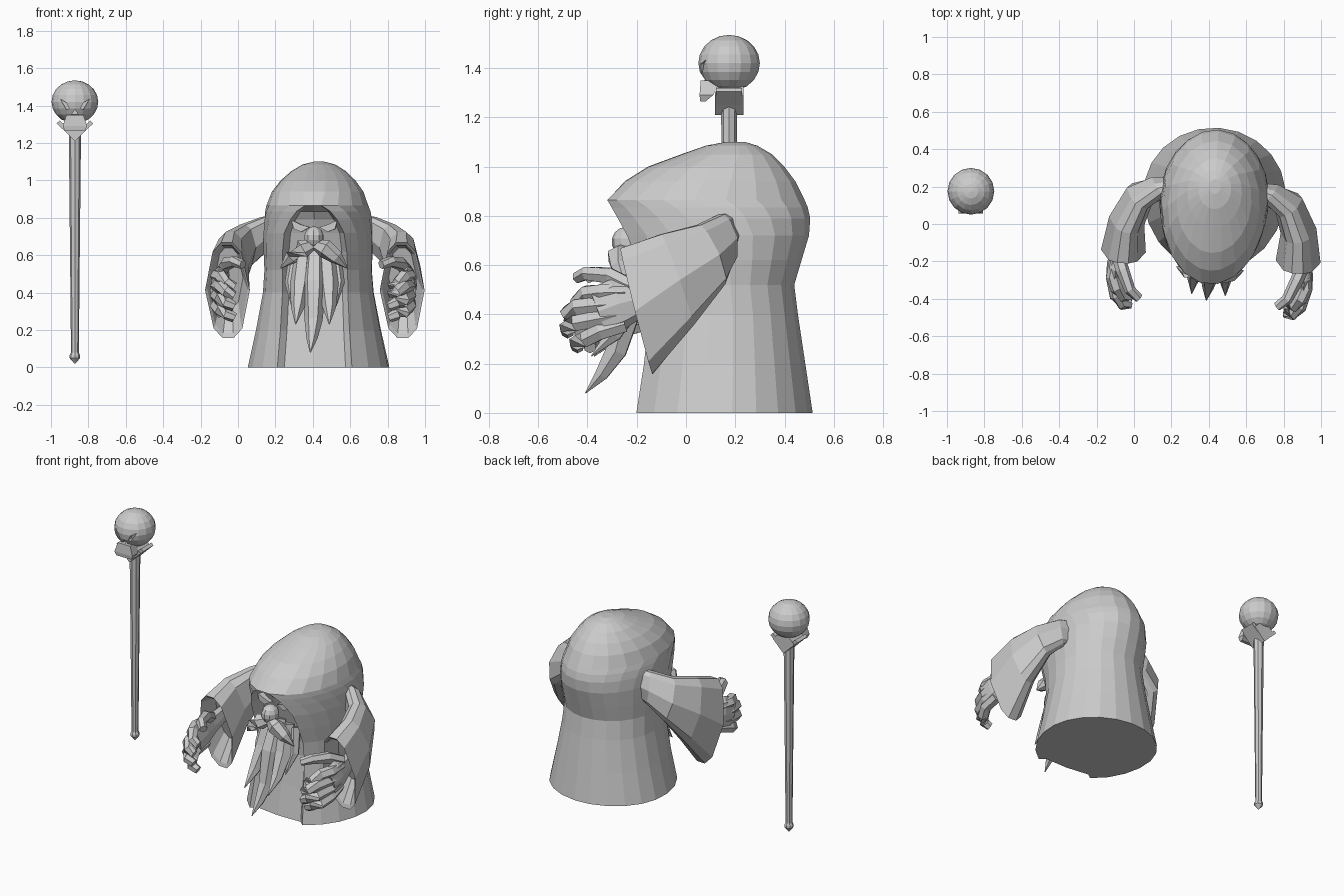
import bpy, bmesh, math
from mathutils import Vector, Matrix

if "Cube" in bpy.data.objects:
    bpy.data.objects.remove(bpy.data.objects["Cube"])

GREY = bpy.data.materials.new("stone_grey")
GREY.diffuse_color = (0.6, 0.6, 0.6, 1)
GREY.use_nodes = True
GREY.node_tree.nodes["Principled BSDF"].inputs["Base Color"].default_value = GREY.diffuse_color

# The robed figure is turned slightly about its own vertical axis
TURN = (Matrix.Translation((0.43, 0.15, 0)) @ Matrix.Rotation(-0.06, 4, 'Z')
        @ Matrix.Translation((0, -0.15, 0)))


def finish(bm, name, matrix=None):
    bmesh.ops.remove_doubles(bm, verts=bm.verts, dist=1e-5)
    bmesh.ops.recalc_face_normals(bm, faces=bm.faces)
    me = bpy.data.meshes.new(name)
    bm.to_mesh(me)
    bm.free()
    me.materials.append(GREY)
    ob = bpy.data.objects.new(name, me)
    bpy.context.collection.objects.link(ob)
    if matrix:
        ob.matrix_world = matrix
    return ob


def loft(rings, name, matrix=None):
    """Skin closed rings of equal length and cap both ends."""
    bm = bmesh.new()
    rows = [[bm.verts.new(p) for p in r] for r in rings]
    n = len(rows[0])
    for a, b in zip(rows, rows[1:]):
        for i in range(n):
            j = (i + 1) % n
            bm.faces.new((a[i], a[j], b[j], b[i]))
    bm.faces.new(rows[0])
    bm.faces.new(rows[-1])
    return finish(bm, name, matrix)


def tube(points, name, matrix=None, sides=6, flat=1.0):
    """Tapered tube through (x, y, z, radius) points."""
    pts = [Vector(p[:3]) for p in points]
    rings = []
    for i, p in enumerate(points):
        d = (pts[min(i + 1, len(pts) - 1)] - pts[max(i - 1, 0)]).normalized()
        ref = Vector((1, 0, 0)) if abs(d.x) < 0.8 else Vector((0, 0, 1))
        u = (ref - d * ref.dot(d)).normalized()
        v = d.cross(u)
        r = max(p[3], 0.002)
        rings.append([pts[i] + r * (math.cos(t) * u + flat * math.sin(t) * v)
                      for t in (2 * math.pi * k / sides for k in range(sides))])
    return loft(rings, name, matrix)


def plate(outline, y0, y1, name, matrix=None):
    """Prism from an (x, z) outline between two depths."""
    return loft([[(x, y, z) for x, z in outline] for y in (y0, y1)], name, matrix)


def ball(center, scale, name, matrix=None, u=16, v=10):
    bm = bmesh.new()
    bmesh.ops.create_uvsphere(bm, u_segments=u, v_segments=v, radius=1)
    bmesh.ops.scale(bm, vec=scale, verts=bm.verts)
    bmesh.ops.translate(bm, vec=center, verts=bm.verts)
    return finish(bm, name, matrix)


# Hooded robe: z, half width, front y, back y, opening half width, recess depth
ROBE = [(0, .38, -.19, .515, .20, .03), (.2, .335, -.16, .485, .185, .035),
        (.4, .297, -.14, .455, .175, .045), (.52, .288, -.155, .44, .175, .05),
        (.62, .292, -.19, .47, .172, .07), (.72, .292, -.23, .50, .16, .08),
        (.79, .288, -.27, .505, .125, .09), (.835, .282, -.298, .495, .09, .08),
        (.865, .274, -.318, .482, .045, 0),
        (.94, .245, -.25, .445, .06, 0), (1.0, .2, -.155, .40, .06, 0),
        (1.05, .146, -.02, .35, .05, 0), (1.085, .088, .08, .29, .03, 0),
        (1.1, .03, .16, .24, .01, 0)]
rings = []
for z, hw, yf, yb, ox, push in ROBE:
    cy, hy = (yf + yb) / 2, (yb - yf) / 2
    a0 = math.asin(ox / hw)
    side = [a0 + (math.pi - a0) * k / 9 for k in range(10)]
    inner = math.asin(ox * 0.82 / hw)
    angles = [(0, push * .6), (inner, push)] + [(a, 0) for a in side]
    angles += [(2 * math.pi - a, p) for a, p in reversed(angles[1:-1])]

    # Below the hood tip the opening's edges are the foremost points
    def depth(a):
        c = math.cos(a)
        return min(1, c / math.cos(a0)) if c > 0 and z < .9 else c
    rings.append([(hw * math.sin(a), cy - hy * depth(a) + p, z) for a, p in angles])
loft(rings, "hooded_robe", TURN)

# Sleeve sections: centre, half-width vector (x, y), half-height vector (y, z)
SLEEVE = [((.20, .19, .73), (.02, .045), (0, .085)),
          ((.295, .18, .71), (.045, .05), (-.02, .095)),
          ((.40, .125, .643), (.07, .04), (-.05, .12)),
          ((.46, -.01, .54), (.095, .018), (-.065, .185)),
          ((.468, -.173, .413), (.12, 0), (-.065, .255)),
          ((.468, -.163, .418), (.108, 0), (-.06, .235)),
          ((.465, -.08, .48), (.075, 0), (-.05, .16))]
CUFF = [(1, 0), (.64, .8), (.25, 1), (-.25, 1), (-.64, .8),
        (-1, 0), (-.64, -.8), (-.25, -1), (.25, -1), (.64, -.8)]
# Fingers (x, y, z, radius)
FINGERS = [("thumb", [(.50, -.19, .51, .036), (.465, -.28, .555, .036),
                      (.42, -.38, .567, .03), (.37, -.42, .55, .025)])]
for k, (z0, z1, z2, reach) in enumerate([(.49, .485, .43, -.43), (.445, .43, .385, -.47),
                                         (.40, .365, .325, -.475), (.36, .30, .265, -.435)]):
    FINGERS.append(("finger_%d" % (k + 1),
                    [(.505, -.22, z0, .036), (.515, -.32, (z0 + z1) / 2, .038),
                     (.49, reach + .055, z1, .036), (.455, reach + .015, z2 + .02, .032),
                     (.415, reach + .02, z2, .026)]))

for s, label in ((-1, "left"), (1, "right")):
    loft([[(s * (c[0] + u * w[0]), c[1] + u * w[1] + v * h[0], c[2] + v * h[1])
           for u, v in CUFF] for c, w, h in SLEEVE], label + "_sleeve", TURN)
    # Hand, with the palm flattened sideways
    squash = (TURN @ Matrix.Translation((s * .505, 0, 0)) @ Matrix.Diagonal((.45, 1, 1, 1))
              @ Matrix.Translation((-s * .505, 0, 0)))
    tube([(s * .47, -.07, .50, .06), (s * .495, -.17, .46, .075),
          (s * .505, -.25, .44, .105), (s * .51, -.33, .41, .10)],
         label + "_palm", squash, 8)
    for name, pts in FINGERS:
        tube([(s * x, y, z, r) for x, y, z, r in pts], label + "_" + name, TURN)
    # Moustache and side beard locks
    tube([(s * .005, -.25, .66, .03), (s * .06, -.27, .635, .05),
          (s * .12, -.26, .59, .04), (s * .18, -.24, .53, 0)],
         label + "_moustache", TURN)
    tube([(s * .06, -.16, .62, .05), (s * .075, -.21, .45, .055),
          (s * .085, -.29, .32, .036), (s * .09, -.38, .23, 0)],
         label + "_beard_lock", TURN)
    tube([(s * .10, -.14, .60, .04), (s * .125, -.18, .45, .036),
          (s * .12, -.25, .33, 0)], label + "_outer_beard_lock", TURN)
    # Slanted eye
    plate([(s * x, z) for x, z in ((.025, .75), (.075, .765), (.125, .79),
                                   (.11, .74), (.07, .725))],
          -.215, -.14, label + "_eye", TURN)

# Nose and middle beard
ball((0, -.245, .695), (.053, .058, .06), "nose", TURN, 10, 7)
tube([(0, -.16, .64, .05), (0, -.23, .45, .066), (0, -.285, .25, .048),
      (-.005, -.345, .155, .03), (-.01, -.41, .08, 0)], "middle_beard_lock", TURN)

# Staff: pole with pointed foot
SX, SY = -.872, .175
tube([(SX, SY, .02, 0), (SX, SY, .05, .028), (SX, SY, .065, .028), (SX, SY, .08, .021),
      (SX, SY, .6, .026), (SX, SY, 1.28, .033)], "staff_pole", None, 8)

# Diamond collar under the skull
plate([(SX - .078, 1.288), (SX, 1.21), (SX + .078, 1.288), (SX, 1.366)],
      .117, .233, "collar_inner")
plate([(SX - .098, 1.305), (SX - .082, 1.32), (SX, 1.245), (SX + .082, 1.32),
       (SX + .098, 1.305), (SX, 1.212)], .122, .228, "collar_outer")

# Skull with cut eye sockets and nose hole
skull = ball((SX, SY, 1.42), (.125, .125, .115), "skull")
eye = [(.03, 1.385), (.045, 1.38), (.078, 1.435), (.045, 1.415)]
cuts = [[(SX + s * x, z) for x, z in eye] for s in (-1, 1)]
cuts.append([(SX - .018, 1.352), (SX + .018, 1.352), (SX, 1.38)])
bpy.context.view_layer.objects.active = skull
for outline in cuts:
    cutter = plate(outline, 0, .09, "socket_cutter")
    cutter.hide_render = True
    mod = skull.modifiers.new("cut", 'BOOLEAN')
    mod.operation, mod.solver, mod.object = 'DIFFERENCE', 'EXACT', cutter
    bpy.ops.object.modifier_apply(modifier=mod.name)
    bpy.data.objects.remove(cutter)

# Jaw
loft([[(SX - a, y0, z), (SX + a, y0, z), (SX + a, y1, z), (SX - a, y1, z)]
      for a, y0, y1, z in ((.055, .058, .08, 1.265), (.065, .055, .11, 1.29),
                           (.045, .06, .14, 1.35))], "jaw")
